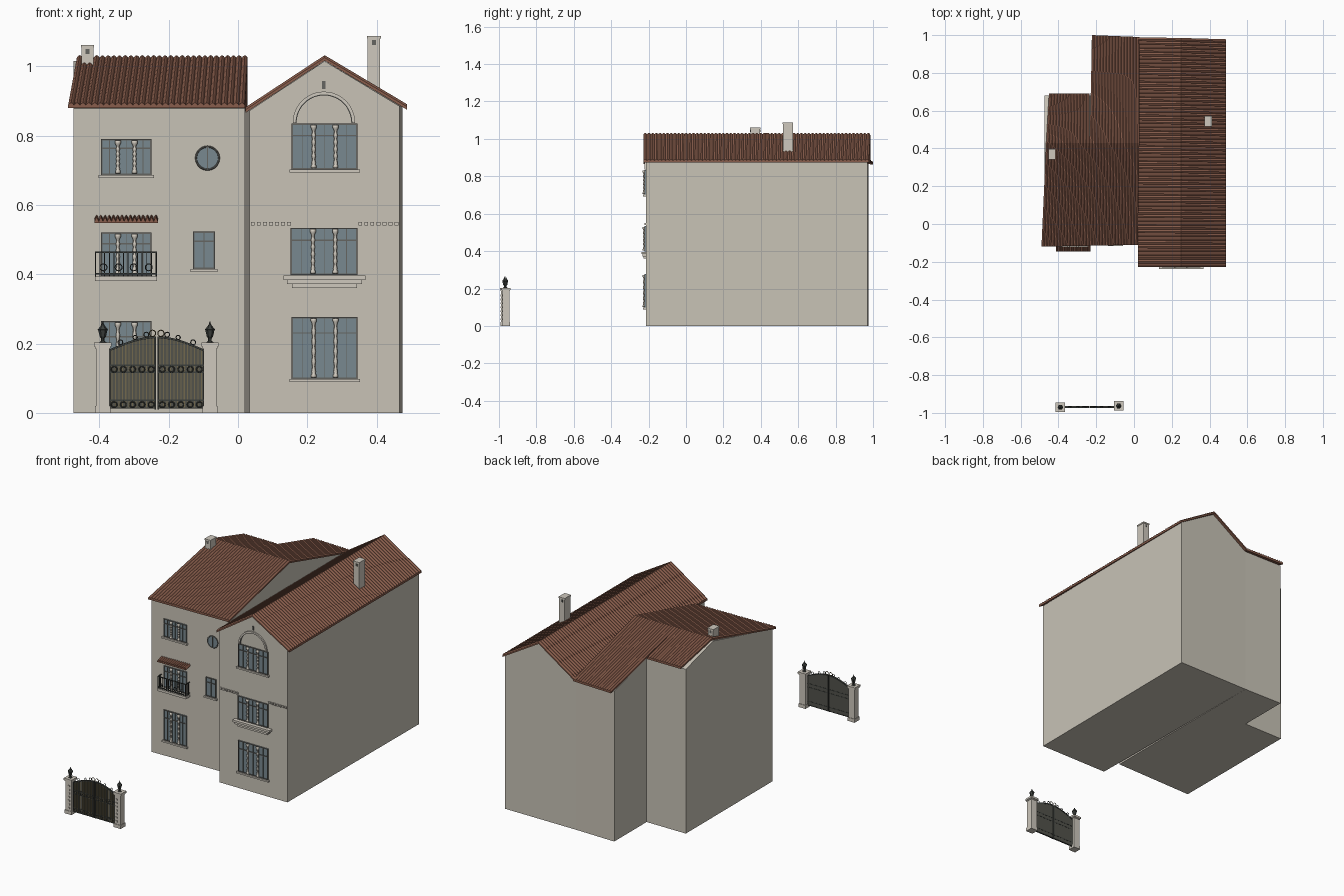
import bpy, bmesh, math
from mathutils import Vector

if "Cube" in bpy.data.objects:
    bpy.data.objects.remove(bpy.data.objects["Cube"])


def material(name, rgb):
    m = bpy.data.materials.new(name)
    m.use_nodes = True
    m.diffuse_color = (*rgb, 1)
    m.node_tree.nodes["Principled BSDF"].inputs["Base Color"].default_value = (*rgb, 1)
    return m


WALL = material("beige plaster", (.58, .545, .47))
STONE = material("pale stone", (.62, .58, .51))
TILE = material("terracotta tile", (.25, .11, .072))
GLASS = material("blue grey glass", (.19, .25, .28))
FRAME = material("grey window frame", (.13, .13, .12))
IRON = material("dark iron", (.045, .05, .045))
PANEL = material("dark gate panel", (.085, .085, .07))
BRASS = material("aged brass", (.17, .14, .075))


def finish(name, bm, mat, smooth=False):
    bmesh.ops.recalc_face_normals(bm, faces=bm.faces)
    me = bpy.data.meshes.new(name)
    bm.to_mesh(me)
    bm.free()
    me.materials.append(mat)
    for p in me.polygons:
        p.use_smooth = smooth
    ob = bpy.data.objects.new(name, me)
    bpy.context.collection.objects.link(ob)
    return ob


def add_loft(bm, ring_a, ring_b):
    a = [bm.verts.new(p) for p in ring_a]
    b = [bm.verts.new(p) for p in ring_b]
    n = len(a)
    bm.faces.new(a)
    bm.faces.new(b[::-1])
    for i in range(n):
        j = (i + 1) % n
        bm.faces.new((a[i], b[i], b[j], a[j]))


def loft(name, ring_a, ring_b, mat):
    bm = bmesh.new()
    add_loft(bm, ring_a, ring_b)
    return finish(name, bm, mat)


def plate(name, pts, y0, y1, mat):
    """Front-facing outline in x and z, extruded along y."""
    return loft(name, [(x, y0, z) for x, z in pts], [(x, y1, z) for x, z in pts], mat)


def boxes(name, items, mat):
    """One object of boxes, each (x0, x1, y0, y1, z0, z1)."""
    bm = bmesh.new()
    for x0, x1, y0, y1, z0, z1 in items:
        ring = [(x0, z0), (x1, z0), (x1, z1), (x0, z1)]
        add_loft(bm, [(x, y0, z) for x, z in ring], [(x, y1, z) for x, z in ring])
    return finish(name, bm, mat)


def lathe(name, profile, x, y, mat, sides=8, smooth=False):
    bm = bmesh.new()
    rings = [[bm.verts.new((x + r * math.cos(math.tau * k / sides),
                            y + r * math.sin(math.tau * k / sides), z))
              for k in range(sides)] for r, z in profile]
    for a, b in zip(rings, rings[1:]):
        for k in range(sides):
            j = (k + 1) % sides
            bm.faces.new((a[k], a[j], b[j], b[k]))
    bm.faces.new(rings[0])
    bm.faces.new(rings[-1])
    return finish(name, bm, mat, smooth)


def ring(name, x, y, z, r, t, mat):
    bpy.ops.mesh.primitive_torus_add(location=(x, y, z), rotation=(math.pi / 2, 0, 0),
                                     major_radius=r, minor_radius=t,
                                     major_segments=20, minor_segments=6)
    ob = bpy.context.object
    ob.name = name
    ob.data.materials.append(mat)


def tiles(name, r0, r1, e0, e1, pitch=.0165, height=.007, thick=.009):
    """Ribbed roof slope between a ridge line and an eave line."""
    n = 4 * round((Vector(r1) - Vector(r0)).length / pitch)

    def edge(p, q):
        p, q = Vector(p), Vector(q)
        pts = [p.lerp(q, i / n) + Vector((0, 0, height * math.sin(math.pi * (i % 4) / 4)))
               for i in range(n + 1)]
        down = Vector((0, 0, thick))
        return pts + [q - down, p - down]
    loft(name, edge(r0, r1), edge(e0, e1), TILE)


# House walls
def side(x, y0, y1, z1):
    return [(x, y0, 0), (x, y1, 0), (x, y1, z1), (x, .43, 1.015), (x, y0, .878)]


loft("left_wing_outer_walls", side(-.475, -.11, .68, .947), side(-.225, -.105, .68, .947), WALL)
loft("left_wing_inner_walls", side(-.225, -.105, .975, .867), side(.02, -.1, .97, .867), WALL)


def gable(x0, x1, y):
    return [(x0, y, 0), (x1, y, 0), (x1, y, .885), (.25, y, 1.015), (x0, y, .872)]


loft("right_wing_walls", gable(.033, .466, -.215), gable(.02, .474, .97), WALL)

# Tiled roofs
tiles("left_roof_front", (-.465, .43, 1.025), (.028, .43, 1.025),
      (-.49, -.12, .888), (.02, -.11, .888))
tiles("left_roof_back_outer", (-.465, .43, 1.025), (-.235, .43, 1.025),
      (-.45, .69, .955), (-.235, .69, .955))
tiles("left_roof_back_inner", (-.235, .43, 1.025), (.028, .43, 1.025),
      (-.222, 1, .872), (.028, .99, .872))
tiles("right_roof_left_slope", (.25, -.228, 1.025), (.25, .985, 1.025),
      (.022, -.228, .875), (.022, .988, .875), .02)
tiles("right_roof_right_slope", (.25, -.228, 1.025), (.25, .985, 1.025),
      (.487, -.228, .884), (.487, .978, .884), .02)

# Chimneys
for name, x, y, w, z0, z1 in (("left", -.434, .37, .017, .97, 1.062),
                              ("right", .392, .545, .018, .9, 1.088)):
    d = .026
    boxes(name + "_chimney", [(x - w, x + w, y - d, y + d, z0, z1 - .008),
                              (x - w - .002, x + w + .002, y - d - .002, y + d + .002, z1 - .008, z1)], STONE)
    boxes(name + "_chimney_vents", [(x - .006, x + .006, y - d - .001, y + d + .001, z1 - .026, z1 - .012)], FRAME)


def window(name, x0, x1, z0, z1, y, lights=3, columns=True, sill=True):
    """Glazing, frame bars, sill and turned columns on a wall at y."""
    boxes(name + "_glass", [(x0, x1, y - .003, y + .01, z0, z1)], GLASS)
    w, f = x1 - x0, .004
    bars = [(x0, x0 + f, z0, z1), (x1 - f, x1, z0, z1), (x0, x1, z0, z0 + f), (x0, x1, z1 - f, z1)]
    zt = z0 + .74 * (z1 - z0)
    bars.append((x0, x1, zt - .002, zt + .002))
    for k in range(1, lights):
        xm = x0 + w * k / lights
        half = .006 if columns else .002
        bars.append((xm - half, xm + half, z0, z1))
    if columns:
        bars += [(x0 + w * k / 6 - .001, x0 + w * k / 6 + .001, z0, z1) for k in (1, 3, 5)]
        for k in (1, 2):
            h = z1 - z0 - .008
            prof = [(.0075, z0 + .004), (.0075, z0 + .012)]
            prof += [(.0048 + .0014 * math.sin(i * 1.6), z0 + .014 + (h - .024) * i / 20) for i in range(21)]
            prof += [(.0085, z1 - .012), (.0085, z1 - .004)]
            lathe(f"{name}_column_{k}", prof, x0 + w * k / 3, y - .009, STONE, 8, True)
    boxes(name + "_frame", [(a, b, y - .007, y, c, d) for a, b, c, d in bars], FRAME)
    if sill:
        boxes(name + "_sill", [(x0 - .007, x1 + .007, y - .014, y, z0 - .009, z0)], STONE)


# Right wing front
R, L = -.215, -.107
window("right_top_window", .155, .345, .702, .835, R)
window("right_middle_window", .152, .345, .398, .534, R, sill=False)
window("right_bottom_window", .155, .345, .098, .277, R)
boxes("middle_window_ledge", [(.25 - w, .25 + w, R - d, R, z, z + h) for w, d, z, h in
                              ((.118, .024, .384, .012), (.108, .018, .372, .012), (.094, .012, .36, .012))], STONE)


def arc(r):
    return [(.248 + r * math.cos(math.pi * i / 24), .837 + r * math.sin(math.pi * i / 24)) for i in range(25)]


plate("window_arch", arc(.09) + arc(.082)[::-1], R - .008, R, STONE)
plate("window_arch_rim", arc(.082) + arc(.079)[::-1], R - .006, R, FRAME)
boxes("gable_vent", [(.243, .253, R - .004, R, .935, .958)], FRAME)
boxes("dentil_course", [(x + k * .0175, x + k * .0175 + .011, R - .007, R, .54, .551)
                        for x in (.037, .347) for k in range(7)], STONE)

# Left wing front
window("left_top_window", -.395, -.25, .687, .79, L)
window("left_middle_window", -.395, -.25, .395, .52, L, sill=False)
window("left_bottom_window", -.395, -.25, .09, .265, L)
window("small_window", -.13, -.066, .415, .523, -.1025, 2, False)
plate("round_window_glass", [(-.088 + .033 * math.cos(math.tau * i / 24), .735 + .033 * math.sin(math.tau * i / 24))
                             for i in range(24)], -.106, -.09, GLASS)
ring("round_window_frame", -.088, -.105, .735, .033, .003, FRAME)
boxes("round_window_bars", [(-.09, -.086, -.109, -.1, .703, .767)], FRAME)
tiles("window_awning", (-.414, -.1, .562), (-.231, -.1, .562),
      (-.414, -.145, .552), (-.231, -.145, .552), .0122, .011, .004)

# Iron balcony
boxes("balcony_slab", [(-.413, -.233, -.143, -.1, .38, .394)], STONE)
rails = [(-.413, -.233, -.144, -.139, z, z + .004) for z in (.4, .462)]
rails += [(x, x + .004, -.143, -.1, z, z + .004) for x in (-.413, -.237) for z in (.4, .462)]
rails += [(-.413 + .0135 * k, -.4105 + .0135 * k, -.143, -.14, .394, .465) for k in range(14)]
rails += [(x, x + .003, y, y + .003, .394, .465) for x in (-.413, -.236) for y in (-.13, -.117)]
boxes("balcony_railing", rails, IRON)
for k in range(4):
    ring("balcony_scroll", -.388 + .0435 * k, -.144, .42, .01, .0015, IRON)

# Gate posts with lanterns
for name, x, y, inner in (("left", -.081, -.963, -1), ("right", -.39, -.97, 1)):
    boxes(name + "_gate_post", [(x - w, x + w, y - w, y + w, a, b) for w, a, b in
                                ((.019, 0, .19), (.022, 0, .02), (.022, .186, .192), (.025, .192, .203))], STONE)
    boxes(name + "_post_quoins", [(x + inner * .006 - .005, x + inner * .006 + .005, y - .022, y,
                                   .032 + k * .021, .041 + k * .021) for k in range(7)], STONE)
    lathe(name + "_lantern", [(.011, .203), (.005, .208), (.005, .215), (.009, .22), (.013, .238),
                              (.015, .24), (.007, .25), (.003, .256), (.001, .264)], x, y, IRON, 6)

# Arched double gate
GX, GY, HALF = -.2345, -.967, .137


def gate_top(x):
    return .183 + .038 * math.cos((x - GX) / HALF * math.pi / 2)


for name, s in (("left", 1), ("right", -1)):
    xs = [GX + s * (.002 + (HALF - .002) * i / 10) for i in range(11)]
    arch = [(x, gate_top(x)) for x in xs]
    plate(name + "_gate_leaf", [(xs[0], .012), *arch, (xs[-1], .012)], GY - .001, GY + .002, PANEL)
    plate(name + "_gate_top_rail", arch + [(x, z - .006) for x, z in arch[::-1]], GY - .006, GY + .004, IRON)
    lo, hi = min(xs), max(xs)
    boxes(name + "_gate_rails", [(lo, hi, GY - .005, GY + .003, z, z + .004) for z in (.012, .034, .115, .136)]
          + [(x - .002, x + .002, GY - .006, GY + .004, .01, gate_top(x)) for x in (lo + .002, hi - .002)], IRON)
    boxes(name + "_gate_bars", [(x - .0015, x + .0015, GY - .005, GY, .012, gate_top(x) - .004) for x in
                                [lo + .008 + (hi - lo - .016) * k / 12 for k in range(13)]], BRASS)
    for k in range(5):
        for z in (.024, .126):
            ring(name + "_gate_ring", lo + .014 + (hi - lo - .028) * k / 4, GY - .005, z, .008, .0018, IRON)
    # Crest scrolls
    for d, r in ((.012, .009), (.03, .007), (.062, .006), (.105, .007)):
        x = GX + s * d
        ring(name + "_gate_scroll", x, GY, gate_top(x) + r, r, .0015, BRASS if d < .02 else IRON)
